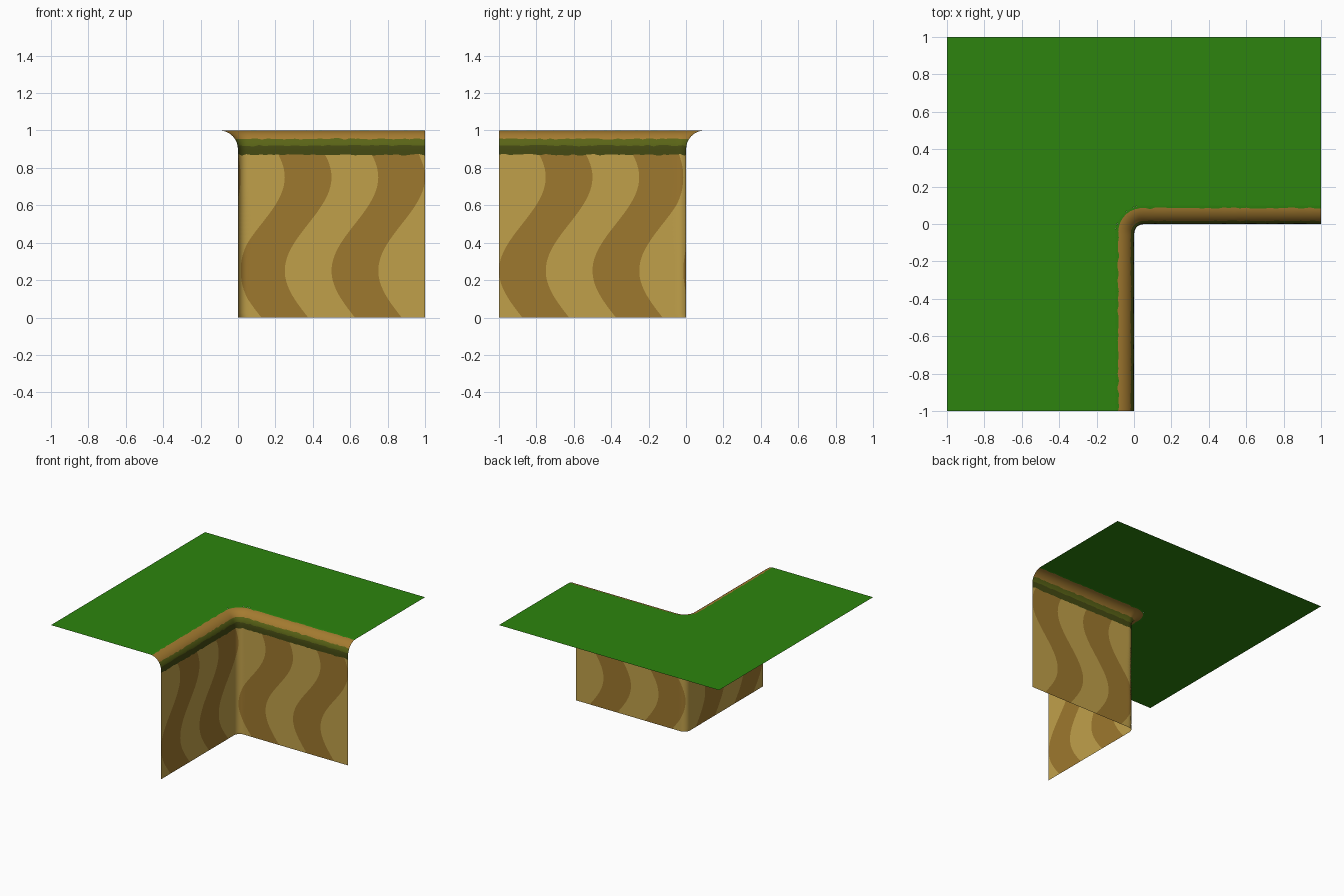
import bpy, bmesh, math
from mathutils import Vector, noise

if "Cube" in bpy.data.objects:
    bpy.data.objects.remove(bpy.data.objects["Cube"])


def srgb(r, g, b):
    f = lambda c: c / 12.92 if c <= 0.04045 else ((c + 0.055) / 1.055) ** 2.4
    return (f(r / 255), f(g / 255), f(b / 255), 1.0)


def material(name, *rgb):
    m = bpy.data.materials.new(name)
    m.diffuse_color = srgb(*rgb)
    m.use_nodes = True
    m.node_tree.nodes["Principled BSDF"].inputs["Base Color"].default_value = m.diffuse_color
    return m


LIGHT, DARK, SHADE, OLIVE, LIP, GRASS = range(6)
mats = [
    material("light_sand", 192, 160, 74),
    material("dark_sand", 158, 120, 46),
    material("dark_moss", 68, 73, 18),
    material("moss", 90, 100, 22),
    material("soil_lip", 164, 123, 48),
    material("grass", 45, 132, 14),
]

FILLET = 0.05      # radius of the vertical inside corner
ROUND = 0.10       # radius of the rounded cliff edge
EDGE = 0.90        # height where the rounding starts
END = EDGE + ROUND * math.pi / 2


def path(u, off):
    """Plan position along the L: u<0 is the side wall, u>0 the back wall."""
    if u > FILLET:
        return u, off
    if u < -FILLET:
        return -off, u
    a = math.pi - (u + FILLET) / (2 * FILLET) * math.pi / 2
    r = FILLET + off
    return FILLET + r * math.cos(a), -FILLET + r * math.sin(a)


def profile(h):
    """Distance up the face -> (setback, height)."""
    if h <= EDGE:
        return 0.0, h
    a = (h - EDGE) / ROUND
    return ROUND * (1 - math.cos(a)), EDGE + ROUND * math.sin(a)


def add_object(name, bm, materials):
    me = bpy.data.meshes.new(name)
    bm.to_mesh(me)
    bm.free()
    for m in materials:
        me.materials.append(m)
    ob = bpy.data.objects.new(name, me)
    bpy.context.collection.objects.link(ob)
    return ob


# cliff face: columns follow the wavy stripes, rows follow the ragged bands
BANDS = [(0.87, SHADE), (0.92, OLIVE), (0.958, LIP), (1.042, GRASS)]
rows = [0.87 * i / 36 for i in range(37)]
rows += [0.895, 0.92, 0.939, 0.958, 0.975, 0.992, 1.009, 1.026, 1.042, END]
STEP = 0.0125
cols = [-1.25 + STEP * k for k in range(201)]
ragged = {h for h, _ in BANDS}

bm = bmesh.new()
grid = []
for j, h in enumerate(rows):
    line = []
    shift = -0.125 * math.sin(2 * math.pi * min(h, 0.87))
    for u0 in cols:
        u = max(-1.0, min(1.0, u0 + shift))
        hh = h
        if h in ragged:
            hh += 0.007 * noise.noise(Vector((u * 31 + 0.37, j * 3.3, 0.5)))
        off, z = profile(hh)
        x, y = path(u, off)
        line.append(bm.verts.new((x, y, z)))
    grid.append(line)

for j in range(len(rows) - 1):
    mid = (rows[j] + rows[j + 1]) / 2
    band = None
    for h, m in BANDS:
        if mid > h:
            band = m
    for i in range(len(cols) - 1):
        f = bm.faces.new((grid[j][i], grid[j][i + 1],
                          grid[j + 1][i + 1], grid[j + 1][i]))
        f.smooth = True
        stripe = (cols[i] + STEP / 2 - 0.125) % 0.5 < 0.25
        f.material_index = band if band is not None else (DARK if stripe else LIGHT)

# collapse the columns that were clamped at the tile ends
bmesh.ops.remove_doubles(bm, verts=bm.verts[:], dist=0.00005)
bmesh.ops.dissolve_degenerate(bm, edges=bm.edges[:], dist=0.00005)
add_object("cliff_face", bm, mats)

# flat grass top behind the rounded edge
bm = bmesh.new()
outline = [(1, ROUND)]
outline += [(1, 1), (-1, 1), (-1, -1), (-ROUND, -1)]
outline += [path(-FILLET + 2 * FILLET * i / 12, ROUND) for i in range(13)]
face = bm.faces.new([bm.verts.new((x, y, 1.0)) for x, y in outline])
face.normal_update()
if face.normal.z < 0:
    face.normal_flip()
bmesh.ops.triangulate(bm, faces=[face])
add_object("grass_top", bm, [mats[GRASS]])
